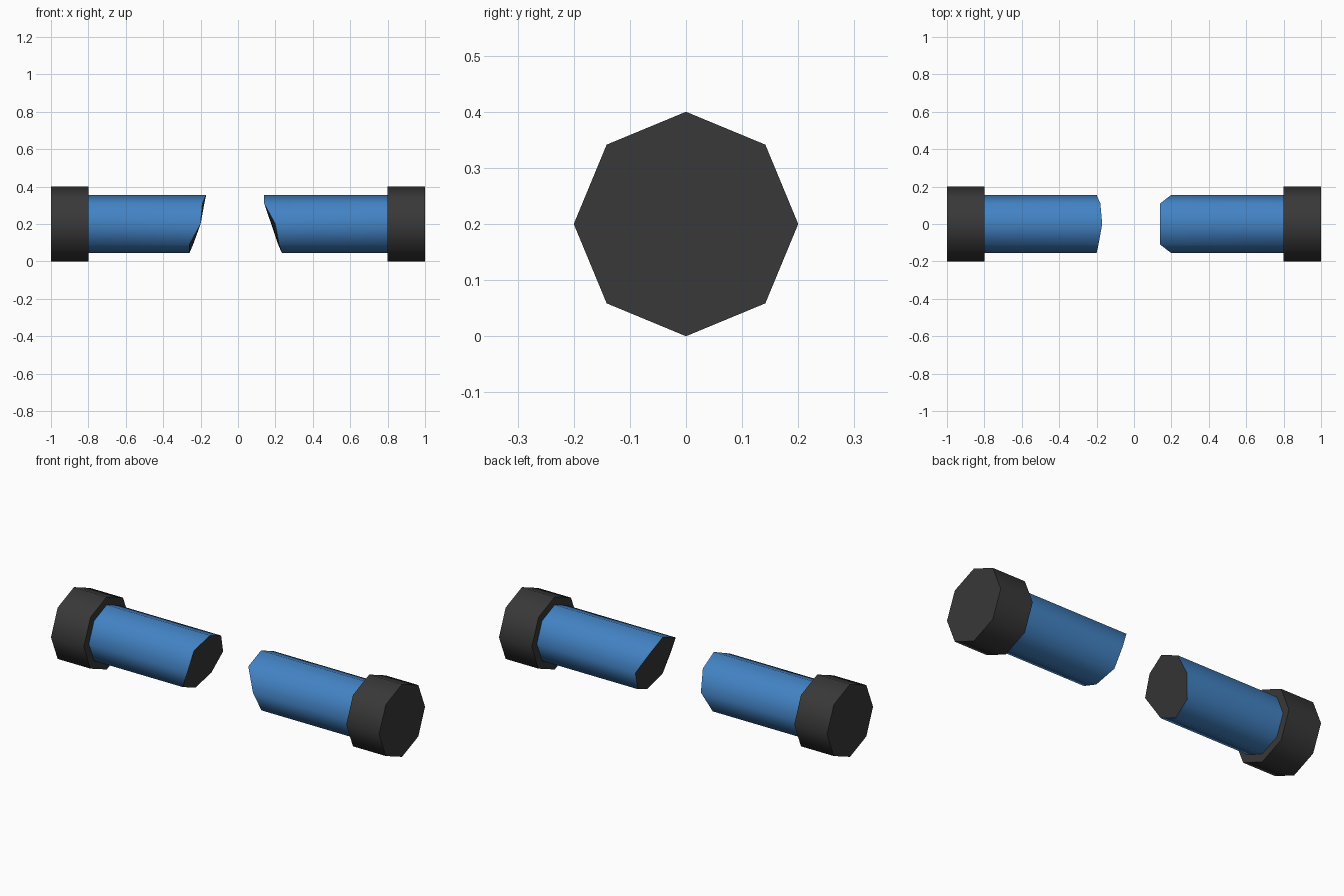
import bpy
import bmesh
from math import sin, cos, pi

if "Cube" in bpy.data.objects:
    bpy.data.objects.remove(bpy.data.objects["Cube"])

SIDES = 8
AXIS_Z = 0.2


def make_mat(name, color):
    mat = bpy.data.materials.new(name)
    mat.diffuse_color = (*color, 1.0)
    mat.use_nodes = True
    mat.node_tree.nodes["Principled BSDF"].inputs["Base Color"].default_value = mat.diffuse_color
    return mat


BLUE = make_mat("blue", (0.055, 0.225, 0.55))
DARK = make_mat("dark_grey", (0.04, 0.04, 0.04))


def rod(name, radius, x_start, x_ends, side_mat):
    """Octagonal rod along x; x_ends gives the far end x per corner, from the top round via +y."""
    bm = bmesh.new()
    rings = []
    for xs in ([x_start] * SIDES, x_ends):
        ring = []
        for i, x in enumerate(xs):
            a = 2 * pi * i / SIDES
            ring.append(bm.verts.new((x, radius * sin(a), AXIS_Z + radius * cos(a))))
        rings.append(ring)
    for i in range(SIDES):
        j = (i + 1) % SIDES
        bm.faces.new((rings[0][i], rings[0][j], rings[1][j], rings[1][i]))
    for ring in rings:
        bm.faces.new(ring).material_index = 1
    bmesh.ops.recalc_face_normals(bm, faces=bm.faces)
    mesh = bpy.data.meshes.new(name)
    bm.to_mesh(mesh)
    bm.free()
    mesh.materials.append(side_mat)
    mesh.materials.append(DARK)
    obj = bpy.data.objects.new(name, mesh)
    bpy.context.collection.objects.link(obj)
    bpy.ops.object.select_all(action='DESELECT')
    obj.select_set(True)
    bpy.context.view_layer.objects.active = obj
    bpy.ops.object.shade_smooth_by_angle(angle=0.87)
    return obj


# Dark end caps
rod("left_cap", 0.2, -1.0, [-0.8] * SIDES, DARK)
rod("right_cap", 0.2, 1.0, [0.8] * SIDES, DARK)

# Blue tube halves with jagged broken ends
rod("left_tube", 0.156, -0.8,
    [-0.17, -0.18, -0.2, -0.24, -0.26, -0.26, -0.2, -0.19], BLUE)
rod("right_tube", 0.156, 0.8,
    [0.14, 0.14, 0.2, 0.215, 0.235, 0.22, 0.2, 0.14], BLUE)
